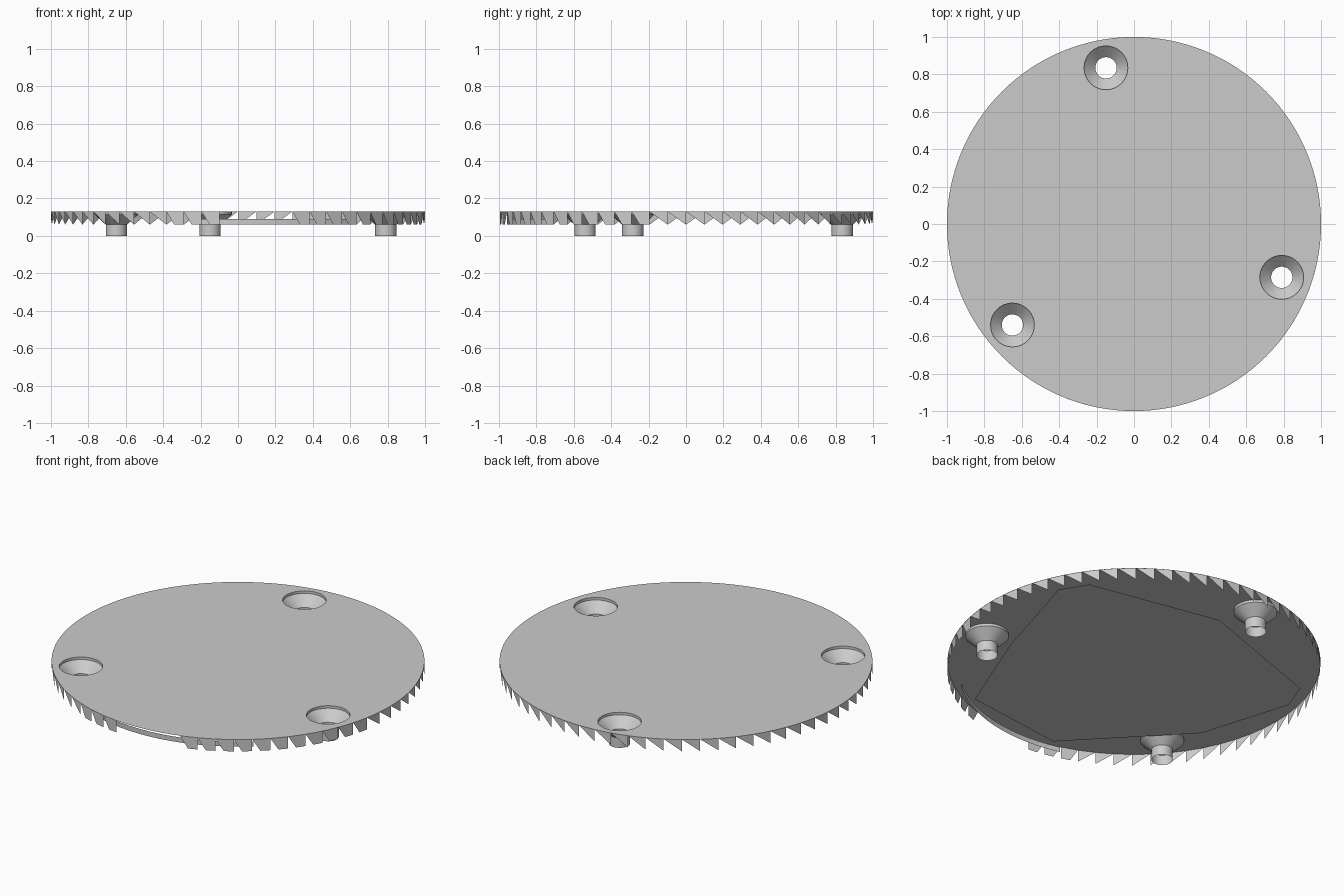
import bpy, bmesh
from math import cos, sin, radians, pi, degrees

if "Cube" in bpy.data.objects:
    bpy.data.objects.remove(bpy.data.objects["Cube"])

TOP, RECESS, BASE = 0.13, 0.09, 0.06
SCREWS = [(-0.15, 0.835), (0.79, -0.285), (-0.65, -0.54)]

grey = bpy.data.materials.new("light grey")
grey.diffuse_color = (0.6, 0.6, 0.6, 1)
grey.use_nodes = True
grey.node_tree.nodes["Principled BSDF"].inputs["Base Color"].default_value = grey.diffuse_color


def finish(name, bm, smooth=False):
    me = bpy.data.meshes.new(name)
    bm.to_mesh(me)
    bm.free()
    me.materials.append(grey)
    ob = bpy.data.objects.new(name, me)
    bpy.context.collection.objects.link(ob)
    if smooth:
        bpy.context.view_layer.objects.active = ob
        ob.select_set(True)
        bpy.ops.object.shade_smooth_by_angle(angle=radians(30))
        ob.select_set(False)
    return ob


def ring(bm, x, y, r, z, n):
    return [bm.verts.new((x + r * cos(2 * pi * i / n), y + r * sin(2 * pi * i / n), z))
            for i in range(n)]


def at(r, a, z):
    return (r * cos(a), r * sin(a), z)


# Thin top plate with three screw openings
bm = bmesh.new()
loops = [ring(bm, 0, 0, 1, TOP, 128)]
loops += [ring(bm, x, y, 0.117, TOP, 32) for x, y in SCREWS]
edges = [bm.edges.new((l[i], l[(i + 1) % len(l)])) for l in loops for i in range(len(l))]
bmesh.ops.triangle_fill(bm, edges=edges, use_beauty=True, normal=(0, 0, 1))
for f in bm.faces:
    f.normal_update()
    if f.normal.z < 0:
        f.normal_flip()
finish("top_plate", bm)

# Countersunk screw sockets: short lip, cone, then open tube
for k, (x, y) in enumerate(SCREWS):
    bm = bmesh.new()
    rows = [ring(bm, x, y, r, z, 32) for r, z in
            ((0.117, TOP), (0.117, 0.115), (0.057, BASE), (0.057, 0.0))]
    for a, b in zip(rows, rows[1:]):
        for i in range(32):
            j = (i + 1) % 32
            bm.faces.new((a[i], a[j], b[j], b[i]))
    finish(f"screw_socket_{k + 1}", bm, True)

# Ragged rim: saw teeth hanging from the plate, wider at the front right
bm = bmesh.new()
N = 64
for i in range(N):
    a0, a1 = 2 * pi * i / N, 2 * pi * (i + 1) / N
    deg = degrees((a0 + a1) / 2) - 360
    if -93 < deg < -72:
        continue                      # open gap at the front
    pts = [at(1, a0, TOP), at(1, a1, TOP), at(1, a1, BASE)]
    if -115 < deg < -10:
        pts.append(at(1, a0 + 0.45 * (a1 - a0), BASE))
    bm.faces.new([bm.verts.new(p) for p in reversed(pts)])
finish("toothed_rim", bm)

# Remaining piece of the inner lip behind the front gap
bm = bmesh.new()
arc = [radians(-105 + 55 * i / 14) for i in range(15)]
low = [bm.verts.new(at(0.94, a, BASE)) for a in arc]
high = [bm.verts.new(at(0.94, a, RECESS)) for a in arc]
for i in range(14):
    bm.faces.new((low[i], low[i + 1], high[i + 1], high[i]))
finish("inner_lip", bm)

# Recessed underside panel, outlined along the two diagonals
outline = [(-.88, -.26), (-.64, .30), (-.33, .87), (-.16, .91), (.50, .47),
           (.87, -.30), (.79, -.47), (.3, -.73), (-.5, -.75)]
bm = bmesh.new()
h = 0.5 ** 0.5
bm.faces.new([bm.verts.new(((v - u) * h, (u + v) * h, RECESS)) for u, v in outline])
finish("recessed_panel", bm)
